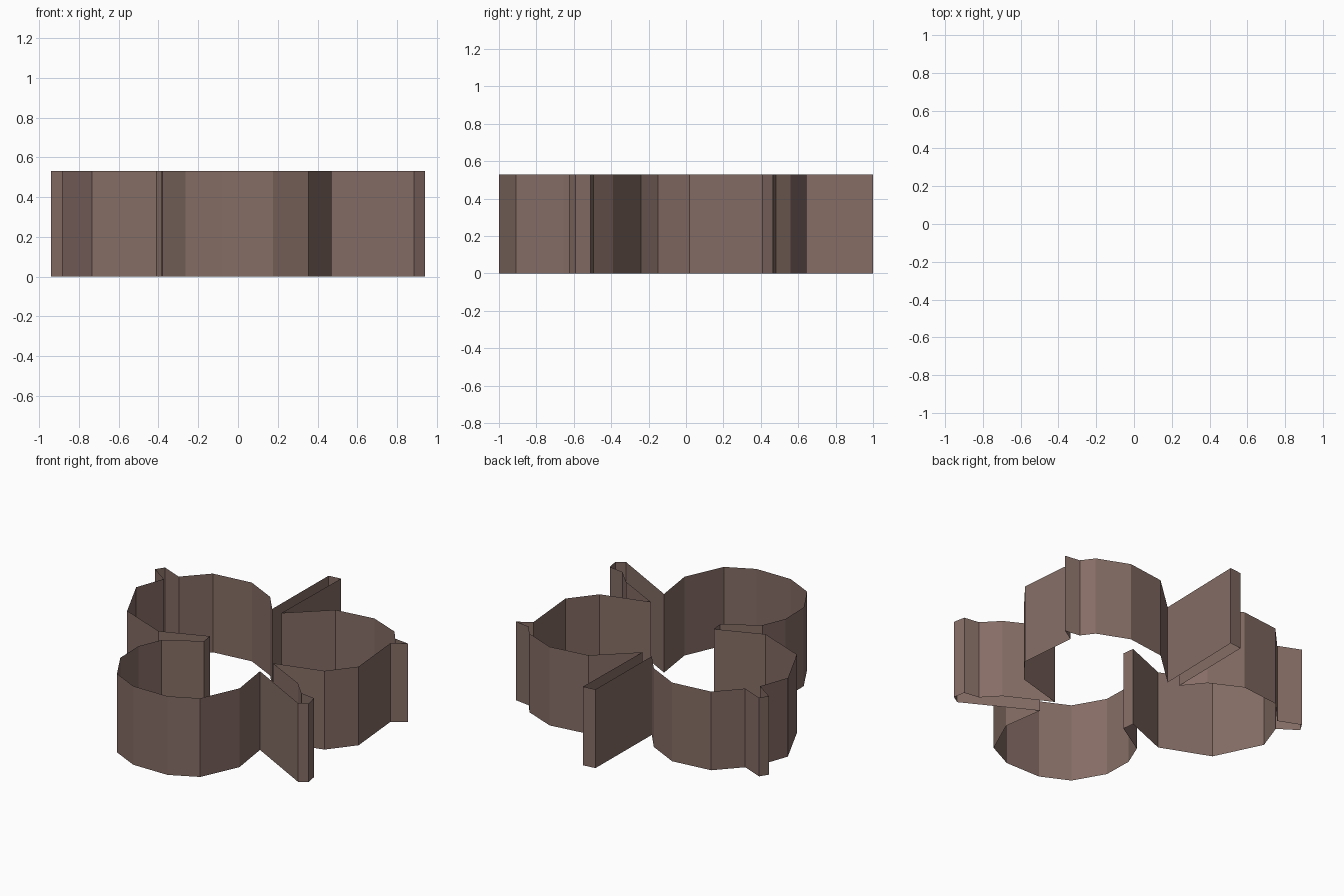
import bpy, bmesh

HEIGHT = 0.53

# Plan outline of the wall, one group per lobe or arm, counter-clockwise
slot = [(-0.41, -0.26), (-0.11, -0.14), (-0.10, -0.22), (-0.32, -0.355)]
front_lobe = [(-0.385, -0.51), (-0.38, -0.71), (-0.265, -0.91), (-0.08, -1.0),
              (0.175, -1.0), (0.355, -0.91), (0.47, -0.655), (0.43, -0.38)]
right_arm = [(0.885, -0.625), (0.94, -0.59), (0.925, -0.51), (0.82, -0.495),
             (0.72, -0.39), (0.43, -0.24)]
right_lobe = [(0.75, -0.15), (0.885, 0.02), (0.85, 0.41), (0.94, 0.465),
              (0.835, 0.48), (0.775, 0.56), (0.565, 0.645), (0.30, 0.61),
              (0.055, 0.385)]
back_arm = [(0.068, 1.0), (-0.018, 0.99), (-0.025, 0.40)]
left_lobe = [(-0.135, 0.535), (-0.345, 0.64), (-0.615, 0.61), (-0.76, 0.455),
             (-0.905, 0.515), (-0.94, 0.46), (-0.815, 0.375), (-0.885, 0.18),
             (-0.735, -0.13)]
outline = slot + front_lobe + right_arm + right_lobe + back_arm + left_lobe

brown = bpy.data.materials.new("dull_brown")
brown.diffuse_color = (0.235, 0.153, 0.130, 1.0)

# Open-topped upright wall: closed outline swept straight up, no caps
bm = bmesh.new()
low = [bm.verts.new((x, y, 0.0)) for x, y in outline]
high = [bm.verts.new((x, y, HEIGHT)) for x, y in outline]
for i in range(len(outline)):
    j = (i + 1) % len(outline)
    bm.faces.new((low[i], low[j], high[j], high[i]))

mesh = bpy.data.meshes.new("lobed_wall")
bm.to_mesh(mesh)
bm.free()
mesh.materials.append(brown)
wall = bpy.data.objects.new("lobed_wall", mesh)
bpy.context.collection.objects.link(wall)
